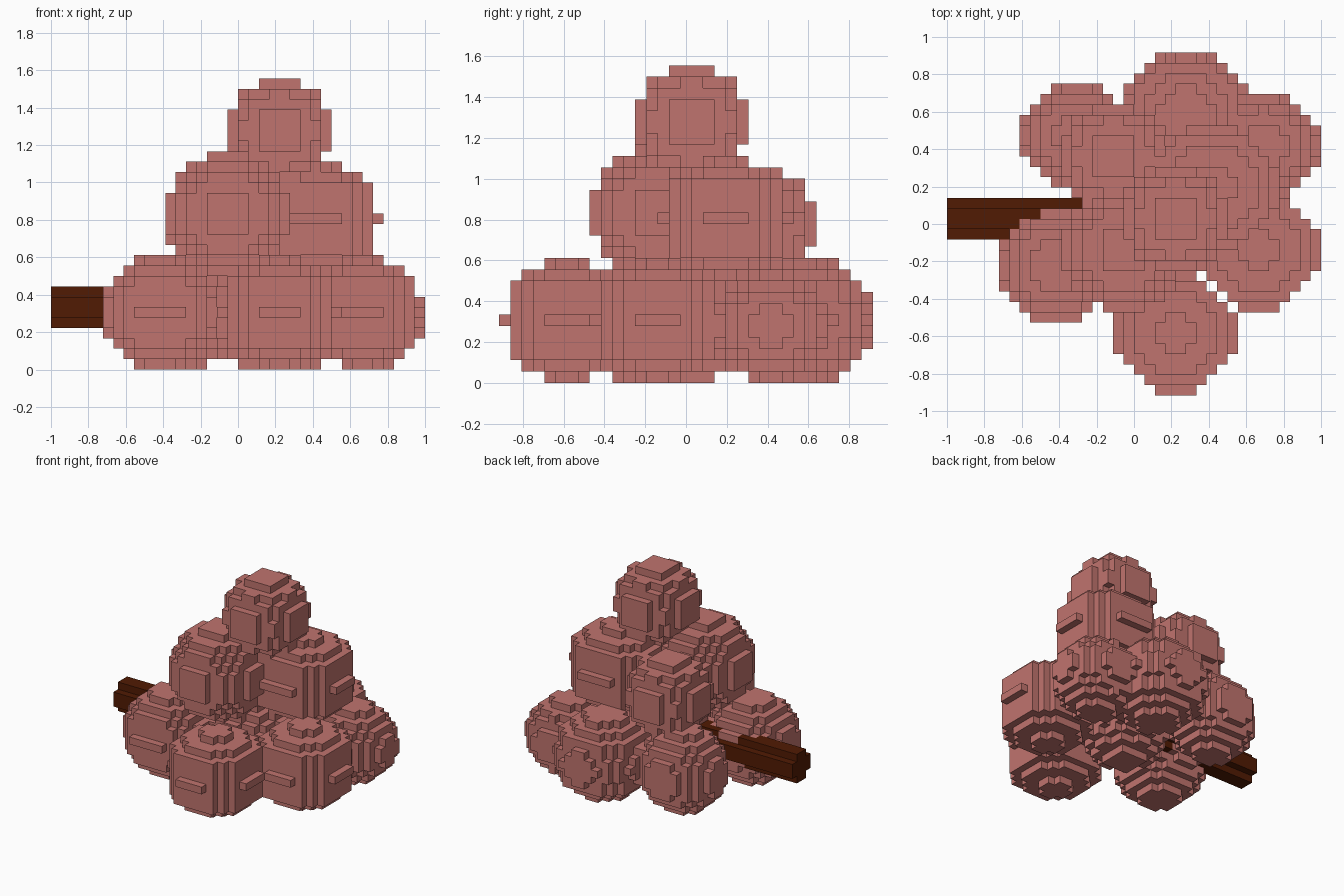
import bpy, bmesh, math
from mathutils import Vector

cube = bpy.data.objects.get("Cube")
if cube:
    bpy.data.objects.remove(cube, do_unlink=True)

V = 1 / 18                                # edge of one block
ORIGIN = Vector((-1, -33 / 36, 0))        # corner of the block grid


def make_material(name, color):
    m = bpy.data.materials.new(name)
    m.use_nodes = True
    m.diffuse_color = color
    m.node_tree.nodes["Principled BSDF"].inputs["Base Color"].default_value = color
    return m


BERRY = make_material("dusty red", (0.53, 0.174, 0.157, 1))
WOOD = make_material("dark brown", (0.083, 0.0105, 0.001, 1))


def ball(x, y, z, rx, ry, rz):
    return (x / rx) ** 2 + (y / ry) ** 2 + (z / rz) ** 2


def round_test(rx, ry, rz):
    """Ball made of blocks."""
    return lambda x, y, z: ball(x, y, z, rx, ry, rz) <= 1


def faceted_test(rx, ry, rz):
    """Eight-sided ball with a thin ridge on each side at mid height."""
    def inside(x, y, z):
        x, y, z = abs(x), abs(y), abs(z)
        if z > rz or ball(x, y, z, rx, ry, rz) > 1.2:
            return False
        inset = 0 if z < 0.5 else 1 if z < 3.9 else 2 if z < 4.9 else 4
        chamfer = 0.72 * (rx + ry - 2 * max(inset, 1))
        return x <= rx - inset and y <= ry - inset and x + y <= chamfer
    return inside


def fill(center, radii, test):
    """Grid cells whose middles pass the test."""
    spans = [range(math.floor(c - r) - 1, math.ceil(c + r) + 1)
             for c, r in zip(center, radii)]
    return {(i, j, k) for i in spans[0] for j in spans[1] for k in spans[2]
            if k >= 0 and test(i + 0.5 - center[0], j + 0.5 - center[1],
                               k + 0.5 - center[2])}


def build(name, cells, material):
    """Skin the outside of a set of blocks and merge flat areas."""
    bm = bmesh.new()
    verts = {}

    def vert(p):
        if p not in verts:
            verts[p] = bm.verts.new(ORIGIN + Vector(p) * V)
        return verts[p]

    for cell in cells:
        for axis in range(3):
            for side in (0, 1):
                other = list(cell)
                other[axis] += 2 * side - 1
                if tuple(other) in cells:
                    continue
                a, b = (axis + 1) % 3, (axis + 2) % 3
                ring = []
                for da, db in ((0, 0), (1, 0), (1, 1), (0, 1)):
                    p = list(cell)
                    p[axis] += side
                    p[a] += da
                    p[b] += db
                    ring.append(vert(tuple(p)))
                bm.faces.new(ring if side else ring[::-1])
    bmesh.ops.dissolve_limit(bm, angle_limit=0.01, verts=bm.verts[:], edges=bm.edges[:])
    mesh = bpy.data.meshes.new(name)
    bm.to_mesh(mesh)
    bm.free()
    mesh.materials.append(material)
    bpy.context.collection.objects.link(bpy.data.objects.new(name, mesh))


# Berries: centre and radii in blocks
R, F = round_test, faceted_test
berries = [
    ("top_berry", (22, 17, 23), (5, 5, 5), R),
    ("middle_left_berry", (25.5, 20, 14.5), (6.5, 6, 5.5), F),
    ("middle_right_berry", (17, 14, 15), (6, 6, 6), R),
    ("middle_back_berry", (16, 23, 14), (5, 5, 5), R),
    ("bottom_front_berry", (22, 6, 5.5), (6, 6, 5.5), F),
    ("bottom_front_left_berry", (30, 14, 5.5), (6, 6, 5.5), F),
    ("bottom_front_right_berry", (10.5, 12.5, 5.5), (5.5, 5.5, 5.5), R),
    ("bottom_back_right_berry", (12.5, 25, 5.5), (5.5, 5, 5.5), R),
    ("bottom_back_berry", (23, 27, 5.5), (6.1, 6.1, 5.6), R),
    ("bottom_back_left_berry", (30.5, 24, 5), (5.5, 5, 5), R),
    ("bottom_center_berry", (20, 17, 5.5), (5.5, 5.5, 5.5), R),
]
for name, center, radii, shape in berries:
    cells = fill(center, radii, shape(*radii))
    if name == "bottom_front_right_berry":      # flat front with a ridge
        cells = {c for c in cells if c[1] >= 8}
        cells |= {(i, 7, 5) for i in range(8, 13)}
    build(name, cells, BERRY)

# Stem: a bar with notched corners
stem = {(i, j, k) for i in range(16) for j in range(15, 19) for k in range(4, 8)
        if not (j in (15, 18) and k in (4, 7))}
build("stem", stem, WOOD)
